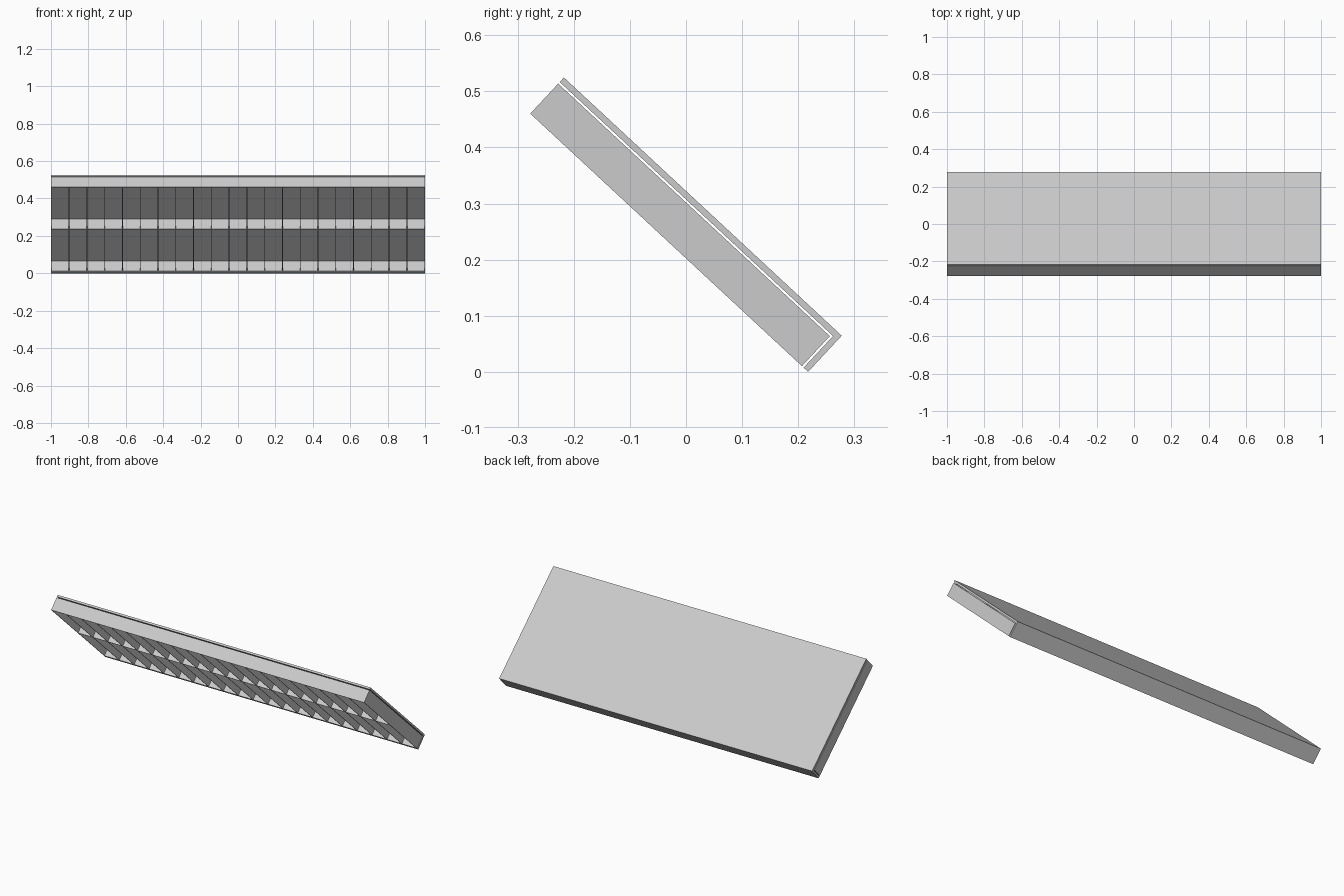
import bpy, bmesh, math
from mathutils import Matrix, Vector

if "Cube" in bpy.data.objects:
    bpy.data.objects.remove(bpy.data.objects["Cube"])

LENGTH, DEPTH = 0.676, 0.088      # slope length, overall thickness
PLATE, GAP, RIB = 0.011, 0.004, 0.004
COLS = 21
TILT = math.radians(-42.9)

# Local axes: x across, y down the slope, z out of the sloping face
span = LENGTH * math.cos(TILT) - DEPTH * math.sin(TILT)
FRAME = Matrix.Translation(Vector((0, -span / 2, -LENGTH * math.sin(TILT)))) @ Matrix.Rotation(TILT, 4, 'X')


def finish(name, bm):
    bmesh.ops.recalc_face_normals(bm, faces=bm.faces)
    bm.transform(FRAME)
    mesh = bpy.data.meshes.new(name)
    bm.to_mesh(mesh)
    bm.free()
    obj = bpy.data.objects.new(name, mesh)
    bpy.context.collection.objects.link(obj)
    return obj


def box(name, x, y, z):
    bm = bmesh.new()
    bmesh.ops.create_cube(bm, size=1)
    for v in bm.verts:
        v.co = [(r[0] + r[1]) / 2 + c * (r[1] - r[0]) for r, c in zip((x, y, z), v.co)]
    return finish(name, bm)


# Sloping cover with a lip folded down at its low edge
bm = bmesh.new()
inner_y, inner_z = LENGTH - PLATE, DEPTH - PLATE
profile = [(0, inner_z), (inner_y, inner_z), (inner_y, 0),
           (LENGTH, 0), (LENGTH, DEPTH), (0, DEPTH)]
face = bm.faces.new([bm.verts.new((-1, y, z)) for y, z in profile])
ext = bmesh.ops.extrude_face_region(bm, geom=[face])
bmesh.ops.translate(bm, vec=(2, 0, 0),
                    verts=[g for g in ext["geom"] if isinstance(g, bmesh.types.BMVert)])
finish("cover", bm)

# Open cell grid beneath the cover
body_y, body_z = inner_y - GAP, inner_z - GAP
for i in range(COLS + 1):
    x = -1 + RIB / 2 + i * (2 - RIB) / COLS
    box(f"divider_{i}", (x - RIB / 2, x + RIB / 2), (0, body_y), (0, body_z))

# Long cross rails: high edge, middle, low edge
for name, y in (("high_rail", 0), ("middle_rail", (body_y - RIB) / 2), ("low_rail", body_y - RIB)):
    box(name, (-1, 1), (y, y + RIB), (0, body_z))
